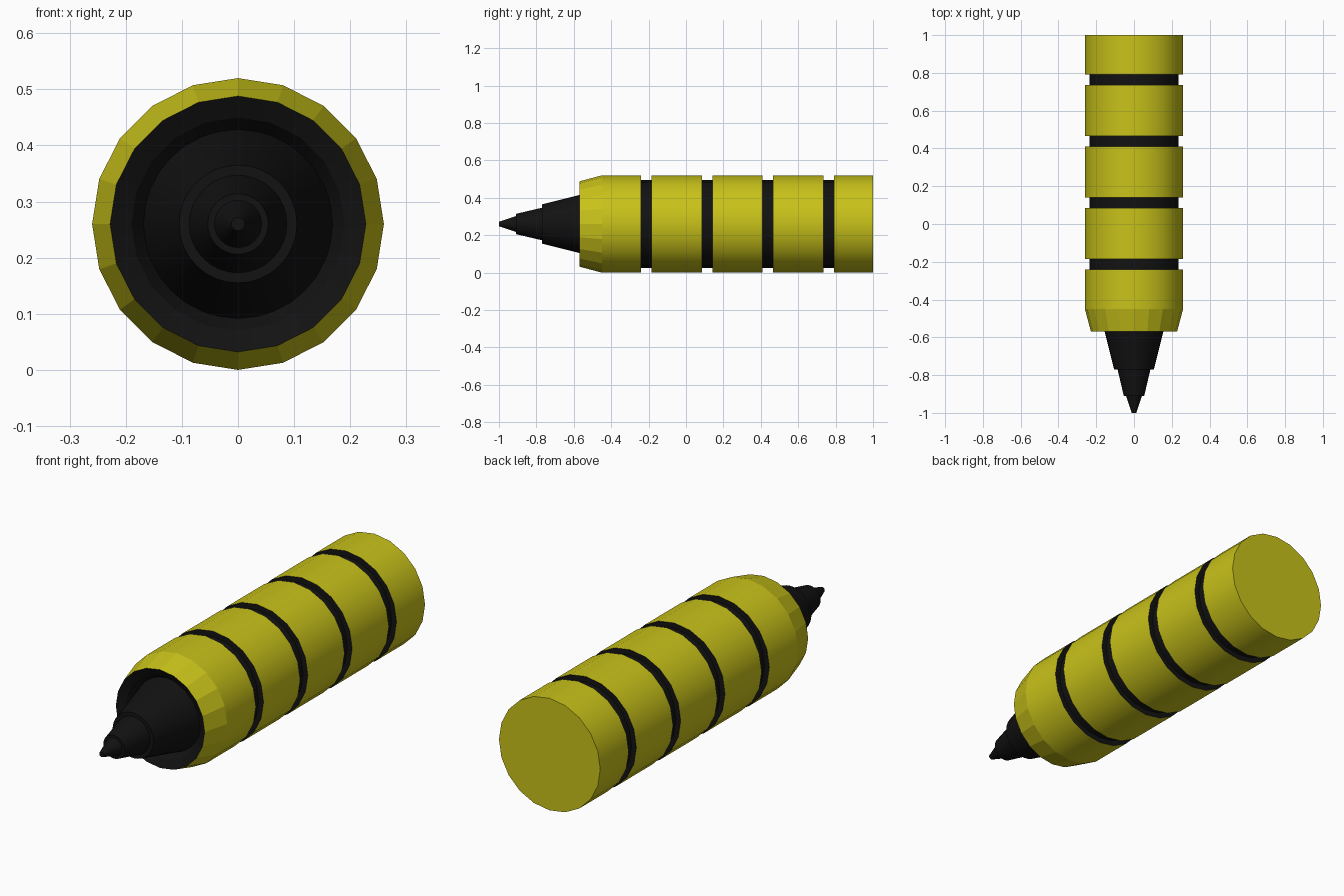
import bpy, bmesh
from math import sin, cos, tau, radians

if "Cube" in bpy.data.objects:
    bpy.data.objects.remove(bpy.data.objects["Cube"])

ZC = 0.26  # height of the long axis


def material(name, colour):
    m = bpy.data.materials.new(name)
    m.diffuse_color = colour
    m.use_nodes = True
    m.node_tree.nodes["Principled BSDF"].inputs["Base Color"].default_value = m.diffuse_color
    return m


yellow = material("yellow_shell", (0.58, 0.54, 0.01, 1))
black = material("black_rubber", (0.006, 0.006, 0.006, 1))


def lathe(name, profile, mats, sides, flat_spans=()):
    """Spin (y, radius) points about the long axis; mats gives one slot per span."""
    bm = bmesh.new()
    rings = [[bm.verts.new((r * sin(tau * i / sides), y, ZC + r * cos(tau * i / sides)))
              for i in range(sides)] for y, r in profile]
    flat = []
    for s, (a, b) in enumerate(zip(rings, rings[1:])):
        for i in range(sides):
            j = (i + 1) % sides
            f = bm.faces.new((a[i], a[j], b[j], b[i]))
            f.material_index = mats[s]
            if s in flat_spans:
                flat.append(f.index)
    bm.faces.new(rings[0]).material_index = mats[0]
    bm.faces.new(rings[-1]).material_index = mats[-1]
    bmesh.ops.recalc_face_normals(bm, faces=bm.faces[:])
    me = bpy.data.meshes.new(name)
    bm.to_mesh(me)
    bm.free()
    me.materials.append(yellow)
    me.materials.append(black)
    ob = bpy.data.objects.new(name, me)
    bpy.context.collection.objects.link(ob)
    bpy.context.view_layer.objects.active = ob
    ob.select_set(True)
    bpy.ops.object.shade_smooth_by_angle(angle=radians(30))
    ob.select_set(False)
    # keep chosen spans faceted
    for s in flat_spans:
        for p in me.polygons[s * sides:(s + 1) * sides]:
            p.use_smooth = False
    return ob


# Barrel: dished black nose, chamfered collar, then shell with four black grooves
profile = [(-0.51, 0.165), (-0.55, 0.19), (-0.57, 0.228), (-0.45, 0.26)]
mats = [1, 1, 0]
for k in range(4):
    y = -0.24 + 0.325 * k
    profile += [(y, 0.26), (y, 0.235), (y + 0.056, 0.235), (y + 0.056, 0.26)]
    mats += [0, 1, 1, 1]
profile.append((1.0, 0.26))
mats.append(0)
lathe("barrel", profile, mats, 20, flat_spans=(2,))

# Stepped writing tip
tip = [(-0.51, 0.17), (-0.77, 0.105), (-0.77, 0.087), (-0.91, 0.054),
       (-0.91, 0.042), (-1.0, 0.012)]
lathe("tip", tip, [1] * 5, 32)
